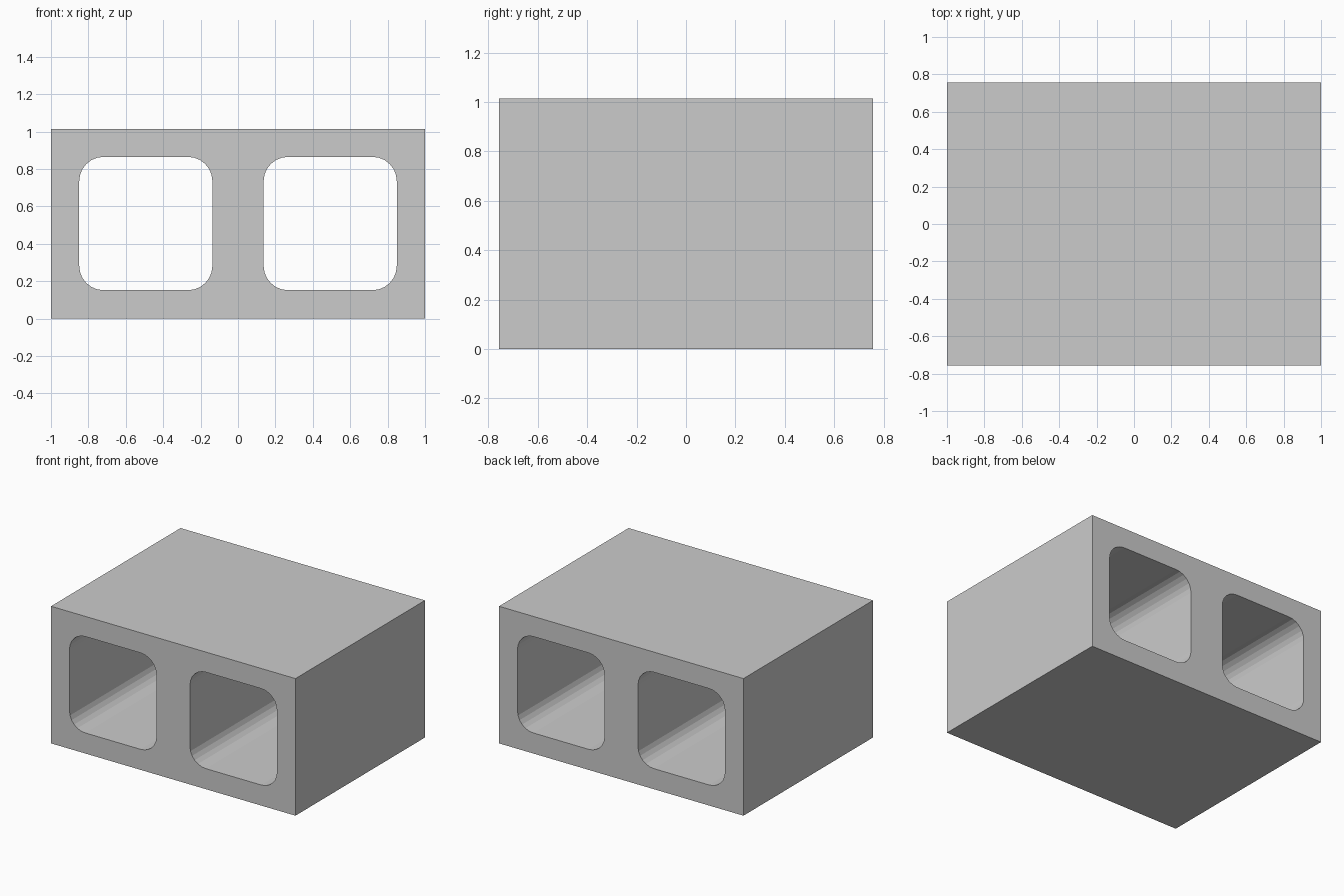
import bpy, bmesh
from math import sin, cos, pi
from mathutils import Vector

if "Cube" in bpy.data.objects:
    bpy.data.objects.remove(bpy.data.objects["Cube"])

W, D, H = 1.0, 0.757, 1.014          # half width, half depth, height
X0, X1, Z0, Z1 = 0.137, 0.849, 0.152, 0.865   # right-hand cell opening
R, SEG = 0.13, 6                     # cell corner radius and facets


def rounded_rect(x0, x1, z0, z1, r, seg):
    corners = [(x1 - r, z1 - r), (x0 + r, z1 - r), (x0 + r, z0 + r), (x1 - r, z0 + r)]
    return [(cx + r * cos((q + i / seg) * pi / 2), cz + r * sin((q + i / seg) * pi / 2))
            for q, (cx, cz) in enumerate(corners) for i in range(seg + 1)]


def add_loop(bm, pts):
    vs = [bm.verts.new((x, -D, z)) for x, z in pts]
    return [bm.edges.new((vs[i - 1], vs[i])) for i in range(len(vs))]


# Front face: outer rectangle with two mirrored rounded cells
bm = bmesh.new()
cell = rounded_rect(X0, X1, Z0, Z1, R, SEG)
edges = add_loop(bm, [(-W, 0), (W, 0), (W, H), (-W, H)])
edges += add_loop(bm, cell)
edges += add_loop(bm, [(-x, z) for x, z in cell])
bmesh.ops.triangle_fill(bm, edges=edges, use_beauty=True, normal=Vector((0, -1, 0)))

# Extrude through the full depth, keeping the front face as a cap
ret = bmesh.ops.extrude_face_region(bm, geom=bm.faces[:], use_keep_orig=True)
back = [g for g in ret["geom"] if isinstance(g, bmesh.types.BMVert)]
bmesh.ops.translate(bm, verts=back, vec=(0, 2 * D, 0))
bmesh.ops.recalc_face_normals(bm, faces=bm.faces[:])

mesh = bpy.data.meshes.new("hollow_block")
bm.to_mesh(mesh)
bm.free()
block = bpy.data.objects.new("hollow_block", mesh)
bpy.context.collection.objects.link(block)
